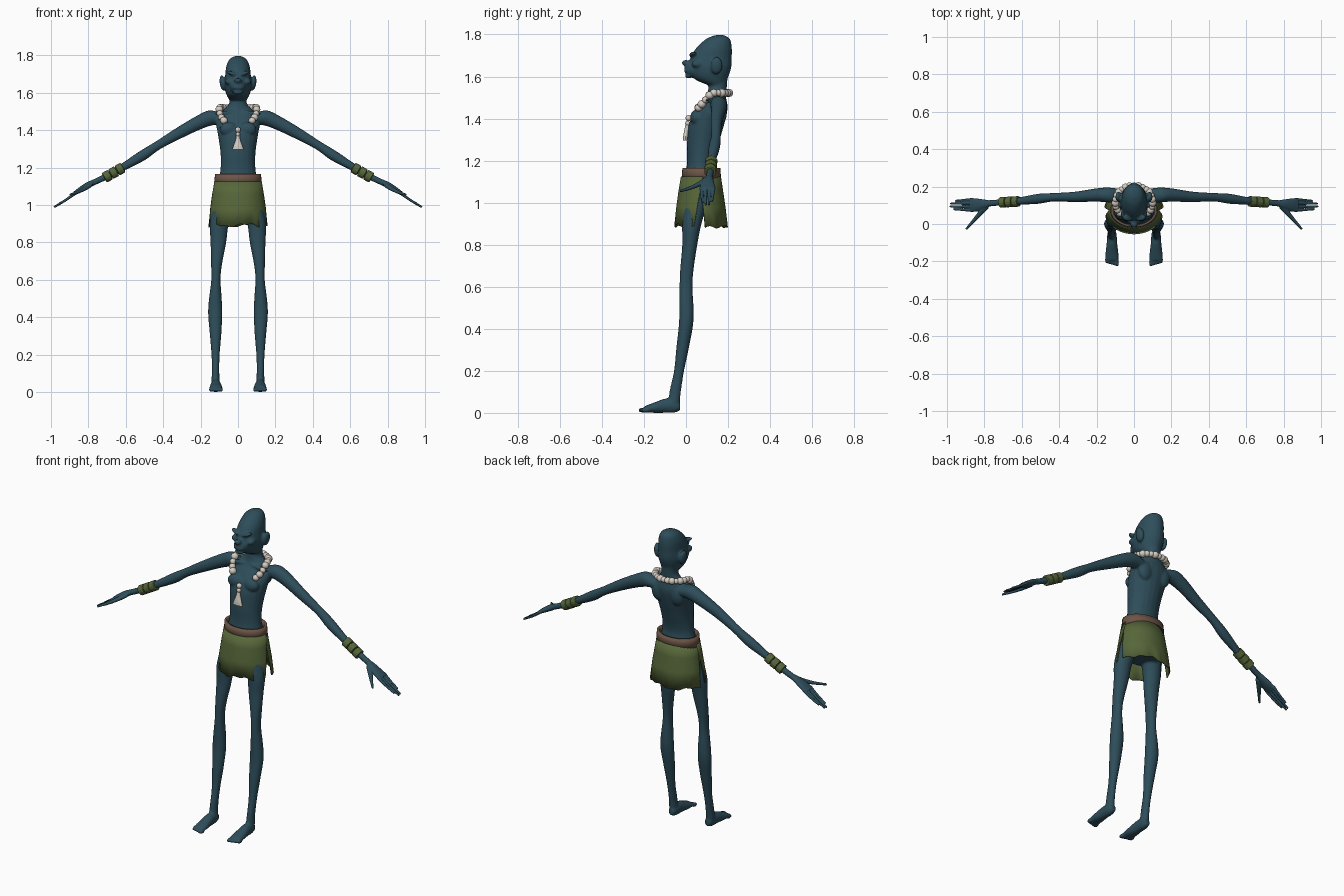
import bpy, bmesh, math
from mathutils import Vector, Matrix

cube = bpy.data.objects.get("Cube")
if cube:
    bpy.data.objects.remove(cube)


def material(name, rgb):
    m = bpy.data.materials.new(name)
    m.use_nodes = True
    m.diffuse_color = (*rgb, 1)
    m.node_tree.nodes["Principled BSDF"].inputs["Base Color"].default_value = (*rgb, 1)
    return m


SKIN = material("blue_grey_skin", (0.027, 0.075, 0.103))
CLOTH = material("olive_cloth", (0.095, 0.135, 0.042))
LEATHER = material("brown_leather", (0.15, 0.088, 0.062))
BONE = material("ivory_bone", (0.66, 0.6, 0.53))
X, Y, Z = Vector((1, 0, 0)), Vector((0, 1, 0)), Vector((0, 0, 1))


def finish(name, bm, mat, smooth=True):
    bmesh.ops.recalc_face_normals(bm, faces=bm.faces)
    mesh = bpy.data.meshes.new(name)
    bm.to_mesh(mesh)
    bm.free()
    mesh.materials.append(mat)
    ob = bpy.data.objects.new(name, mesh)
    bpy.context.collection.objects.link(ob)
    for p in mesh.polygons:
        p.use_smooth = smooth
    return ob


def blend(ob, voxel, repeat):
    """Fuse overlapping volumes into one organic surface."""
    r = ob.modifiers.new("fuse", 'REMESH')
    r.mode, r.voxel_size, r.use_smooth_shade = 'VOXEL', voxel, True
    s = ob.modifiers.new("soften", 'SMOOTH')
    s.factor, s.iterations = 0.5, repeat


def spline(rows, steps=5):
    """Catmull-Rom interpolation through rows of numbers."""
    out = []
    for i in range(len(rows) - 1):
        p = [rows[max(i - 1, 0)], rows[i], rows[i + 1], rows[min(i + 2, len(rows) - 1)]]
        for k in range(steps):
            t = k / steps
            out.append([b + 0.5 * t * (c - a + t * (2*a - 5*b + 4*c - d + t * (3*(b - c) + d - a)))
                        for a, b, c, d in zip(*p)])
    return out + [list(rows[-1])]


def loft(bm, rows, u, v, s=1, n=20, steps=5):
    """Closed tube; each row is x, y, z, radius along u, radius along v."""
    flip = Vector((s, 1, 1))
    rings = []
    for x, y, z, a, b in spline(rows, steps):
        rings.append([bm.verts.new((Vector((x, y, z)) + u * a * math.cos(2 * math.pi * k / n)
                                    + v * b * math.sin(2 * math.pi * k / n)) * flip) for k in range(n)])
    for r, q in zip(rings, rings[1:]):
        for k in range(n):
            bm.faces.new((r[k], r[(k + 1) % n], q[(k + 1) % n], q[k]))
    bm.faces.new(rings[0])
    bm.faces.new(rings[-1])


def ball(bm, c, r, s=1, tilt=0):
    m = Matrix.Diagonal((s, 1, 1, 1)) @ Matrix.Translation(c) @ Matrix.Rotation(tilt, 4, 'Y') \
        @ Matrix.Diagonal((*r, 1))
    bmesh.ops.create_uvsphere(bm, u_segments=16, v_segments=10, radius=1, matrix=m)


# Body: torso and neck, head, limbs fused together
body = bmesh.new()
loft(body, [(0, .06, .95, .095, .07), (0, .07, 1.1, .108, .078), (0, .07, 1.19, .094, .065),
            (0, .08, 1.28, .094, .075), (0, .1, 1.38, .108, .084), (0, .128, 1.45, .118, .07),
            (0, .143, 1.5, .085, .048), (0, .15, 1.545, .047, .044), (0, .155, 1.62, .05, .045)], X, Y)
loft(body, [(0, .15, 1.555, .042, .035), (0, .118, 1.59, .062, .08), (0, .115, 1.64, .073, .1),
            (0, .12, 1.69, .069, .098), (0, .135, 1.74, .063, .083), (0, .153, 1.78, .045, .055),
            (0, .16, 1.797, .015, .02)], X, Y)
ball(body, (0, .045, 1.635), (.046, .054, .042))      # muzzle
ball(body, (0, .0, 1.665), (.02, .02, .014))          # nose
ball(body, (0, .002, 1.627), (.03, .012, .009))       # upper lip
ball(body, (0, .012, 1.602), (.026, .016, .011))      # lower lip
for s in (1, -1):
    ball(body, (.032, .035, 1.703), (.034, .02, .01), s, -.35)      # brow
    ball(body, (.05, .055, 1.66), (.022, .03, .018), s)             # cheek
    ball(body, (.082, .145, 1.652), (.016, .028, .042), s, .15)     # ear
    ball(body, (.05, .05, 1.405), (.048, .03, .038), s)             # chest muscle
    ball(body, (.06, .165, 1.43), (.045, .03, .06), s)              # shoulder blade
    ball(body, (.065, .10, 1.492), (.06, .012, .012), s, .1)        # collarbone
    # Arm from shoulder to wrist
    loft(body, [(.06, .15, 1.455, .035, .04), (.13, .155, 1.468, .04, .044),
                (.2, .155, 1.445, .036, .038), (.315, .145, 1.385, .028, .031),
                (.43, .143, 1.318, .023, .024), (.51, .135, 1.265, .027, .028),
                (.62, .122, 1.2, .02, .02), (.72, .115, 1.145, .017, .017),
                (.8, .108, 1.108, .018, .016)], Y, Vector((.5, 0, .87)), s, 16)
    # Leg from hip to ankle
    loft(body, [(.075, .05, 1.02, .055, .06), (.1, .028, .9, .05, .046), (.105, .018, .8, .042, .036),
                (.115, .004, .68, .029, .032), (.118, 0, .6, .025, .031), (.121, .002, .5, .034, .034),
                (.122, 0, .42, .038, .034), (.12, -.016, .31, .031, .03), (.12, -.033, .2, .022, .024),
                (.12, -.05, .11, .02, .027), (.12, -.057, .05, .023, .027)], X, Y, s)
    # Foot and toes
    loft(body, [(.118, -.028, .03, .016, .018), (.118, -.055, .034, .025, .033),
                (.118, -.1, .034, .028, .034), (.118, -.15, .025, .034, .025),
                (.118, -.195, .018, .035, .015)], X, Z, s)
    for i in range(5):
        ball(body, (.09 + .0145 * i, -.208 + .004 * i, .013), (.01 - .0007 * i, .02, .012), s)
blend(finish("body", body, SKIN), .006, 3)

# Hands: palm, four fingers and a long thumb
for s, side in ((1, "left"), (-1, "right")):
    hand = bmesh.new()
    loft(hand, [(.77, .11, 1.122, .016, .014), (.8, .106, 1.107, .025, .017),
                (.84, .102, 1.083, .035, .015), (.875, .102, 1.062, .036, .01)],
         Y, Vector((.5, 0, .87)), s, 14)
    for i in range(4):
        y, reach = .132 - .02 * i, (.095, .122, .125, .105)[i]
        loft(hand, [(.86 + reach * t, y + (.1 - y) * .25 * t, 1.071 - reach * .66 * t - .004 * math.sin(3 * t),
                     .0085 - .003 * t, .009 - .003 * t) for t in (0, .35, .7, 1)],
             Y, Vector((.5, 0, .87)), s, 8)
    loft(hand, [(.79, .095, 1.108, .018, .015), (.825, .055, 1.085, .013, .012),
                (.86, .015, 1.068, .009, .009), (.898, -.028, 1.055, .006, .006)],
         Vector((.75, .65, 0)), Z, s, 10)
    blend(finish(side + "_hand", hand, SKIN), .0035, 1)

    # Three cuffs around the forearm
    along = Vector((.1 * s, -.006, -.056)).normalized()
    for i in range(3):
        cuff = bmesh.new()
        place = Matrix.Translation(Vector((.665 * s, .118, 1.173)) + along * (i - 1) * .039) \
            @ along.to_track_quat('Z', 'Y').to_matrix().to_4x4()
        bmesh.ops.create_cone(cuff, cap_ends=True, segments=14, radius1=.029, radius2=.029,
                              depth=.036, matrix=place)
        ob = finish(f"{side}_cuff_{i + 1}", cuff, CLOTH, False)
        bevel = ob.modifiers.new("rounded_rim", 'BEVEL')
        bevel.width, bevel.segments = .005, 2


def sheet(name, mat, middle, top, bottom, profile, ragged, thick, n=40):
    """Curved cloth: profile rows are z, radius x, radius y; top and bottom are half angles."""
    bm = bmesh.new()
    rows = []
    for j, (z, rx, ry) in enumerate(profile):
        f = j / (len(profile) - 1)
        half = top + (bottom - top) * f
        row = []
        for k in range(n + 1):
            a = math.radians(middle + half * (2 * k / n - 1))
            drop = ragged * f * f * (math.sin(5 * a) + .6 * math.sin(13 * a + 1))
            row.append(bm.verts.new((rx * math.sin(a), .073 - ry * math.cos(a), z + drop)))
        rows.append(row)
    for r, q in zip(rows, rows[1:]):
        for k in range(n):
            bm.faces.new((r[k], r[k + 1], q[k + 1], q[k]))
    bmesh.ops.remove_doubles(bm, verts=bm.verts, dist=.0002)
    ob = finish(name, bm, mat)
    solid = ob.modifiers.new("thickness", 'SOLIDIFY')
    solid.thickness, solid.offset = thick, 0
    return ob


# Belt and the two skirt panels with open side slits
sheet("belt", LEATHER, 0, 180, 180, [(1.165, .117, .084), (1.14, .119, .086), (1.108, .121, .088)], 0, .012)
sheet("front_skirt", CLOTH, 0, 95, 74,
      [(1.125, .124, .094), (1.06, .135, .105), (.98, .148, .116), (.892, .157, .125)], .007, .006)
sheet("back_skirt", CLOTH, 180, 94, 82,
      [(1.125, .121, .09), (1.06, .132, .1), (.98, .146, .112), (.887, .157, .123)], .006, .006)

# Necklace of round beads, open at the chest
beads = bmesh.new()
for i in range(21):
    a = math.radians(-48 + 276 * i / 20)
    low = max(0, -math.sin(a))
    r = .0185 + .002 * math.sin(i * 2.3)
    ball(beads, (.099 * math.cos(a) + .012 * low * math.copysign(1, math.cos(a)),
                 .122 + .084 * math.sin(a), 1.522 - .095 * low), (r, r, r * .95))
finish("necklace_beads", beads, BONE)

# Pendant: small beads above a flared bone drop
pendant = bmesh.new()
ball(pendant, (0, .012, 1.402), (.015, .014, .015))
ball(pendant, (0, .008, 1.377), (.012, .012, .013))
loft(pendant, [(0, .006, 1.37, .009, .009), (0, .003, 1.345, .014, .011),
               (0, -.001, 1.318, .024, .012), (0, -.003, 1.296, .031, .011)], X, Y, 1, 16)
drop = finish("pendant", pendant, BONE)
bpy.context.view_layer.objects.active = drop
drop.select_set(True)
bpy.ops.object.shade_smooth_by_angle(angle=math.radians(40))
